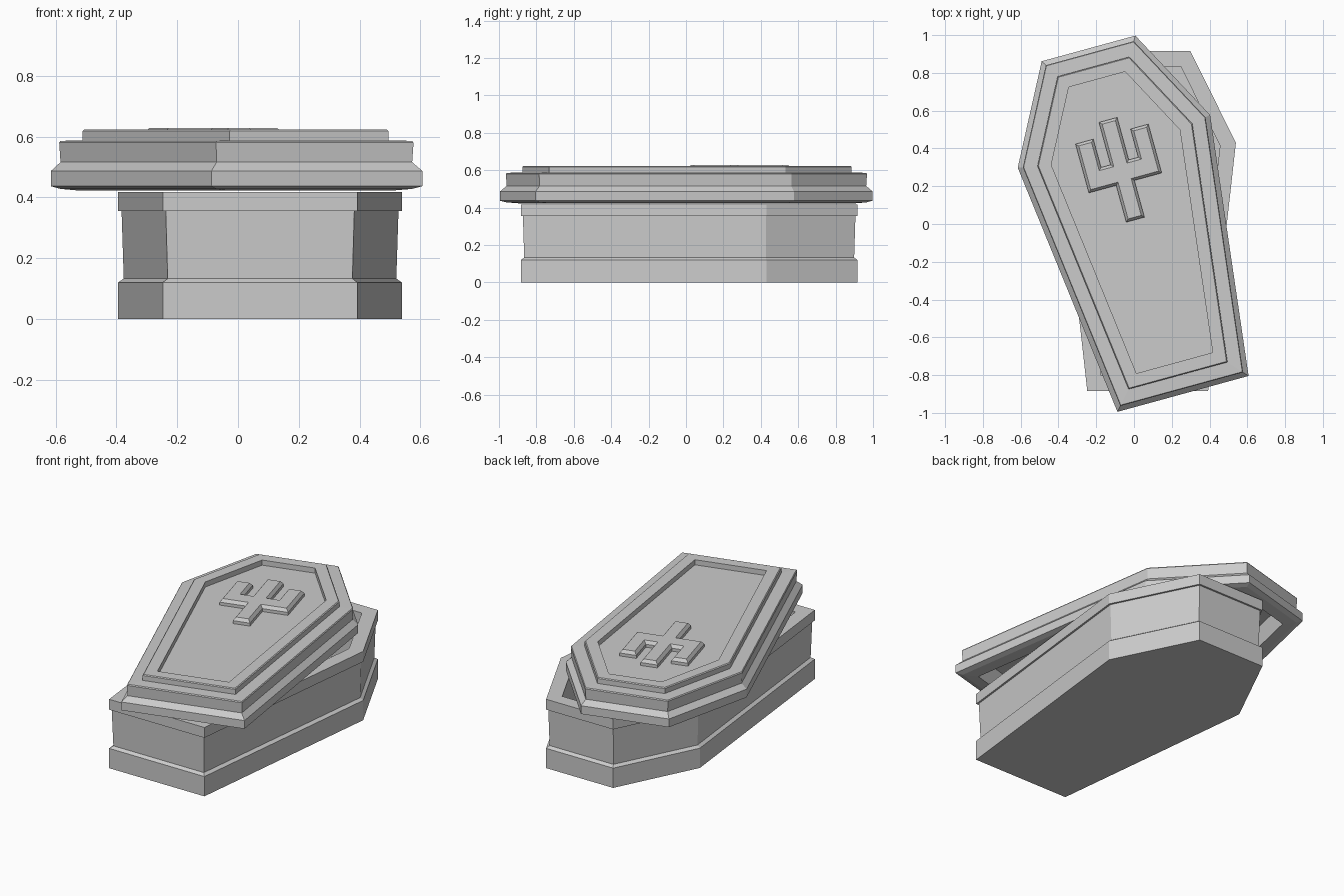
import bpy, bmesh
from math import radians
from mathutils import Vector

if "Cube" in bpy.data.objects:
    bpy.data.objects.remove(bpy.data.objects["Cube"])


def inset(outline, d):
    # Offset a counter-clockwise outline inward by d with mitred corners
    pts = [Vector(p) for p in outline]
    out = []
    for i, p in enumerate(pts):
        a = (p - pts[i - 1]).normalized()
        b = (pts[(i + 1) % len(pts)] - p).normalized()
        na, nb = Vector((-a.y, a.x)), Vector((-b.y, b.x))
        out.append(p + (na + nb) * (d / (1 + na.dot(nb))))
    return out


def loft(name, outline, profile, loc=(0, 0, 0), angle=0):
    # Stack inset copies of the outline along an (inset, z) profile and cap both ends
    bm = bmesh.new()
    rings = [[bm.verts.new((p.x, p.y, z)) for p in inset(outline, d)] for d, z in profile]
    n = len(outline)
    for lo, hi in zip(rings, rings[1:]):
        for i in range(n):
            j = (i + 1) % n
            bm.faces.new((lo[i], lo[j], hi[j], hi[i]))
    bm.faces.new(rings[0][::-1])
    bm.faces.new(rings[-1])
    mesh = bpy.data.meshes.new(name)
    bm.to_mesh(mesh)
    bm.free()
    ob = bpy.data.objects.new(name, mesh)
    ob.location = loc
    ob.rotation_euler.z = radians(angle)
    bpy.context.collection.objects.link(ob)
    return ob


def mirrored(half):
    # Right half, front to back, completed with its mirror image
    return half + [(-x, y) for x, y in reversed(half)]


# Hollow box: plinth, recessed walls, top rim, interior
box = mirrored([(0.32, -0.883), (0.467, 0.43), (0.225, 0.917)])
loft("coffin_box", box,
     [(0, 0), (0, 0.12), (0.018, 0.133), (0.011, 0.355), (0, 0.355),
      (0, 0.418), (0.082, 0.418), (0.082, 0.10)], (0.0725, 0, 0))

# Stepped lid, hollow underneath, with a sunken top panel
TURN = 15.3
lid_pos = (0.0125, 0.0034, 0)
lid = mirrored([(0.36, -0.936), (0.528, 0.45), (0.257, 0.96)])
loft("lid", lid,
     [(0.095, 0.55), (0.095, 0.422), (0.03, 0.428), (0, 0.437), (0, 0.487),
      (0.03, 0.516), (0.026, 0.58), (0.03, 0.586), (0.10, 0.588),
      (0.10, 0.618), (0.105, 0.623), (0.17, 0.623), (0.17, 0.592)], lid_pos, TURN)

# Raised three-pronged cross on the panel
cross = mirrored([(0.05, 0.02), (0.05, 0.222), (0.2, 0.222), (0.2, 0.49), (0.102, 0.49),
                  (0.102, 0.335), (0.05, 0.335), (0.05, 0.568)])
loft("cross_relief", cross, [(0, 0.585), (0, 0.61), (0.014, 0.628)], lid_pos, TURN)
